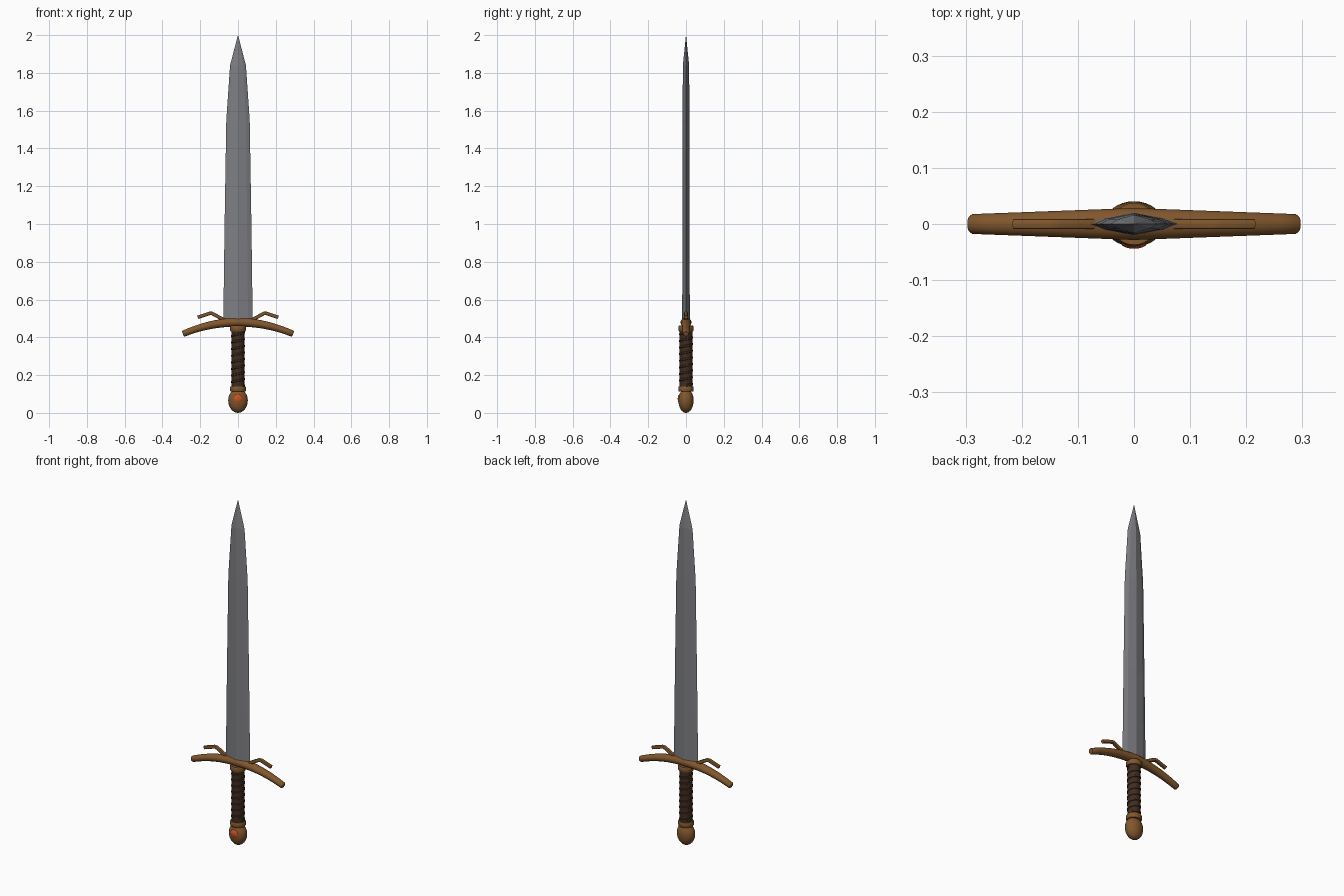
import bpy, bmesh, math
from mathutils import Vector

if "Cube" in bpy.data.objects:
    bpy.data.objects.remove(bpy.data.objects["Cube"])


def material(name, rgb):
    m = bpy.data.materials.new(name)
    m.diffuse_color = (*rgb, 1)
    m.use_nodes = True
    m.node_tree.nodes["Principled BSDF"].inputs["Base Color"].default_value = m.diffuse_color
    return m


STEEL = material("steel", (0.21, 0.213, 0.23))
BRONZE = material("bronze", (0.22, 0.095, 0.026))
LEATHER = material("dark_leather", (0.05, 0.025, 0.014))
GEM = material("orange_gem", (0.62, 0.09, 0.015))


def loft(name, rings, mat, smooth=True, angle=40):
    """Skin a list of equal-sized rings and cap both ends."""
    bm = bmesh.new()
    loops = [[bm.verts.new(p) for p in ring] for ring in rings]
    n = len(loops[0])
    for a, b in zip(loops, loops[1:]):
        for i in range(n):
            j = (i + 1) % n
            bm.faces.new((a[i], a[j], b[j], b[i]))
    bm.faces.new(loops[0])
    bm.faces.new(loops[-1])
    bmesh.ops.remove_doubles(bm, verts=bm.verts, dist=1e-5)
    bmesh.ops.recalc_face_normals(bm, faces=bm.faces)
    mesh = bpy.data.meshes.new(name)
    bm.to_mesh(mesh)
    bm.free()
    mesh.materials.append(mat)
    ob = bpy.data.objects.new(name, mesh)
    bpy.context.collection.objects.link(ob)
    if smooth:
        bpy.ops.object.select_all(action='DESELECT')
        bpy.context.view_layer.objects.active = ob
        ob.select_set(True)
        bpy.ops.object.shade_smooth_by_angle(angle=math.radians(angle))
    return ob


def lathe(name, profile, mat, sy=1.0, n=32):
    """Turn (radius, z) points about the z axis, flattened in y by sy."""
    turns = [2 * math.pi * i / n for i in range(n)]
    return loft(name, [[(r * math.cos(t), sy * r * math.sin(t), z) for t in turns]
                       for r, z in profile], mat)


def bar(name, stations, mat, n=16, power=1.0):
    """Sweep an oval along the xz plane; station = (x, z, slope angle, half depth, half height)."""
    def c(v):
        return math.copysign(abs(v) ** power, v)
    rings = []
    for x, z, a, ry, rn in stations:
        ring = []
        for i in range(n):
            t = 2 * math.pi * (i + 0.5) / n
            h = rn * c(math.sin(t))
            ring.append((x - h * math.sin(a), ry * c(math.cos(t)), z + h * math.cos(a)))
        rings.append(ring)
    return loft(name, rings, mat)


# blade: ridged, bevelled lens section narrowing to a point
section = [(1, 0), (0.68, 0.5), (0, 1), (-0.68, 0.5),
           (-1, 0), (-0.68, -0.5), (0, -1), (0.68, -0.5)]
levels = [(0.47, 0.078, 0.02), (1.0, 0.071, 0.0195), (1.55, 0.062, 0.0185),
          (1.84, 0.042, 0.0165), (2.0, 0.0004, 0.0004)]
loft("blade", [[(w * u, d * v, z) for u, v in section] for z, w, d in levels],
     STEEL, smooth=False)

# curved crossguard
stations = []
steps = 20
for i in range(steps + 1):
    s = 2 * i / steps - 1
    k = abs(s)
    stations.append((0.287 * s, 0.48 - 0.06 * s * s, math.atan(-0.42 * s),
                     0.029 - 0.011 * k, 0.025 - 0.008 * k))
# softened tips
for side, at in ((-1, 0), (1, len(stations))):
    x, z, a, ry, rn = stations[0 if side < 0 else -1]
    tip = (x + side * 0.005, z - 0.002, a, ry * 0.8, rn * 0.8)
    if side < 0:
        stations.insert(0, tip)
    else:
        stations.append(tip)
bar("crossguard", stations, BRONZE)

# bent prongs above the guard
for side, label in ((-1, "left"), (1, "right")):
    path = [(0.055, 0.482, 0.47), (0.138, 0.527, 0.44), (0.15, 0.527, -0.3), (0.213, 0.506, -0.34)]
    bar(label + "_prong", [(side * x, z, side * a, 0.0095, 0.0095) for x, z, a in path],
        BRONZE, n=12, power=0.6)

# grip and its spiral leather wrap
lathe("grip", [(0.033, 0.12), (0.034, 0.28), (0.033, 0.45)], LEATHER)
rings = []
turns, per, z0, z1 = 8, 28, 0.145, 0.425
for i in range(turns * per + 1):
    f = i / (turns * per)
    t = 2 * math.pi * turns * f
    out = Vector((math.cos(t), math.sin(t), 0))
    centre = out * 0.0335 + Vector((0, 0, z0 + (z1 - z0) * f))
    rings.append([centre + out * 0.004 * math.cos(b) + Vector((0, 0, 0.006 * math.sin(b)))
                  for b in (2 * math.pi * j / 8 for j in range(8))])
loft("grip_wrap", rings, LEATHER)

# collars at both ends of the grip
for name, lo, hi in (("upper_collar", 0.432, 0.462), ("lower_collar", 0.112, 0.141)):
    lathe(name, [(0.034, lo), (0.039, lo), (0.042, lo + 0.005), (0.042, hi - 0.005),
                 (0.039, hi), (0.034, hi)], BRONZE, sy=0.95)

# egg-shaped pommel
pommel = []
for i in range(17):
    t = math.pi * i / 16
    z = 0.067 - (0.067 if t < math.pi / 2 else 0.06) * math.cos(t)
    pommel.append((max(0.052 * math.sin(t), 0.0005), z))
lathe("pommel", pommel, BRONZE, sy=0.78)

# gem set into the front of the pommel
bpy.ops.mesh.primitive_uv_sphere_add(segments=16, ring_count=8, radius=1,
                                     location=(0, -0.0345, 0.075),
                                     rotation=(math.pi / 2, 0, 0))
gem = bpy.context.object
gem.name = "pommel_gem"
gem.scale = (0.023, 0.023, 0.0095)
gem.data.materials.append(GEM)
bpy.ops.object.shade_smooth_by_angle(angle=math.radians(40))
